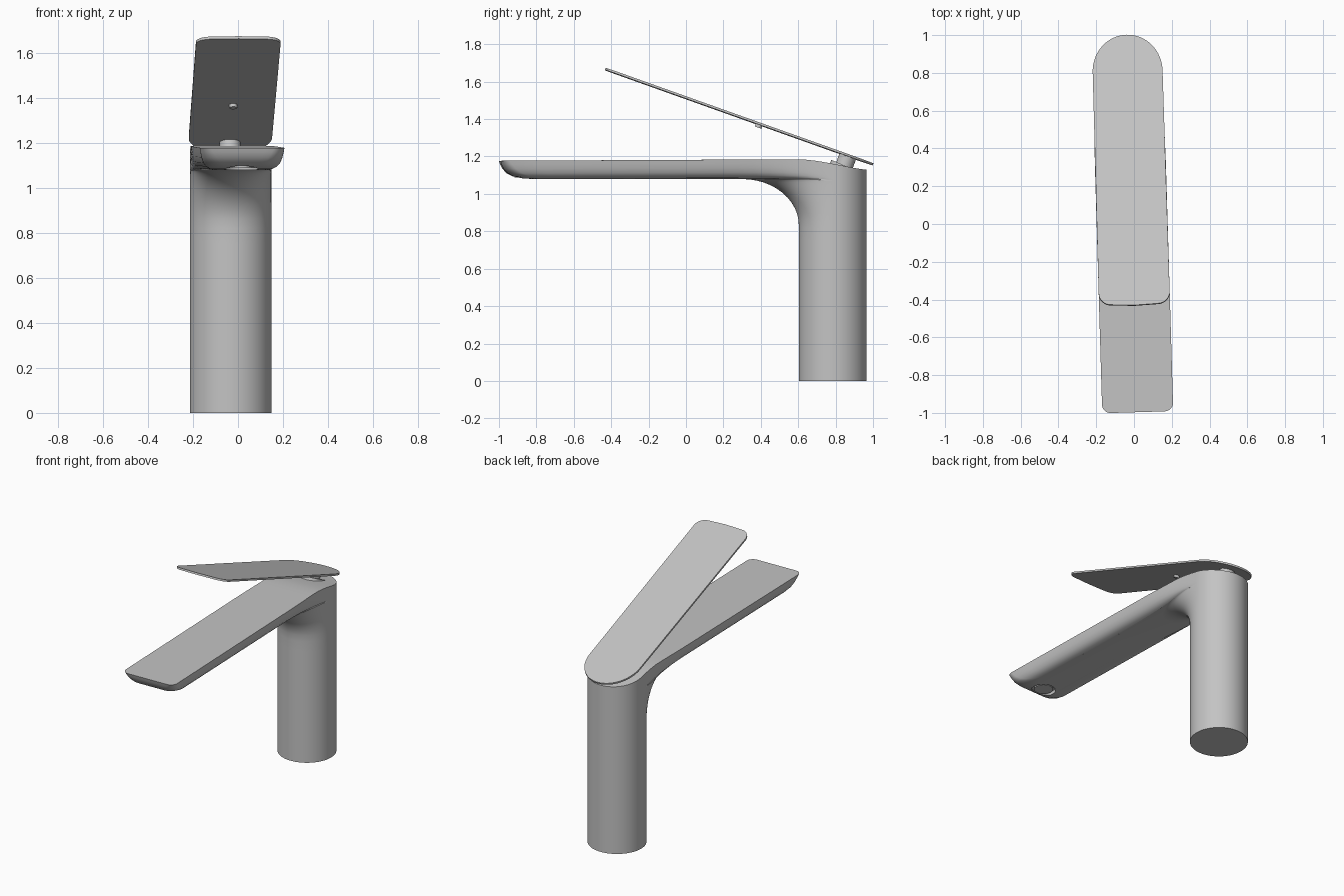
import bpy, bmesh, math
from mathutils import Matrix, Vector

if "Cube" in bpy.data.objects:
    bpy.data.objects.remove(bpy.data.objects["Cube"])

# Everything is built around the column axis, then turned and moved into place
ROOT = Matrix.Translation((-0.033, 0.785, 0)) @ Matrix.Rotation(math.radians(1.7), 4, 'Z')
R = 0.181          # column radius
TILT = math.radians(19.6)

metal = bpy.data.materials.new("satin_grey")
metal.use_nodes = True
GREY = (0.55, 0.55, 0.55, 1)
metal.diffuse_color = GREY
metal.node_tree.nodes["Principled BSDF"].inputs["Base Color"].default_value = GREY


def finish(name, bm, angle=35):
    bmesh.ops.recalc_face_normals(bm, faces=bm.faces)
    bm.transform(ROOT)
    mesh = bpy.data.meshes.new(name)
    bm.to_mesh(mesh)
    bm.free()
    mesh.materials.append(metal)
    obj = bpy.data.objects.new(name, mesh)
    bpy.context.collection.objects.link(obj)
    shade(obj, angle)
    return obj


def shade(obj, angle=35):
    bpy.ops.object.select_all(action='DESELECT')
    obj.select_set(True)
    bpy.context.view_layer.objects.active = obj
    bpy.ops.object.shade_smooth_by_angle(angle=math.radians(angle))


def cylinder(name, radius, a, b, segments=32):
    a, b = Vector(a), Vector(b)
    bm = bmesh.new()
    rot = (b - a).to_track_quat('Z', 'Y').to_matrix().to_4x4()
    bmesh.ops.create_cone(bm, cap_ends=True, segments=segments, radius1=radius, radius2=radius,
                          depth=(b - a).length, matrix=Matrix.Translation((a + b) / 2) @ rot)
    return finish(name, bm)


def smooth(a, b, v):
    t = min(1, max(0, (v - a) / (b - a)))
    return t * t * (3 - 2 * t)


# --- Body: horizontal slices, each half outline runs from back to front centre
BACK, SIDE, ARC, MID = 16, 20, 8, 4
FRONT = SIDE + ARC + MID


def back_half():
    return [(R * math.sin(i / BACK * math.pi / 2), R * math.cos(i / BACK * math.pi / 2))
            for i in range(BACK)]


def column_slice(depth):
    angles = [i / (FRONT - 1) * math.pi / 2 for i in range(FRONT)]
    return back_half() + [(R * math.cos(a), -depth * math.sin(a)) for a in angles]


def spout_slice(length, w, c):
    pts = back_half()
    for i in range(SIDE):
        y = (length - c) * (i / SIDE) ** 1.5
        pts.append((R + (w - R) * smooth(0, 0.5, y), -y))
    for i in range(ARC):
        a = i / (ARC - 1) * math.pi / 2
        pts.append((w - c + c * math.cos(a), -(length - c) - c * math.sin(a)))
    for i in range(MID):
        pts.append(((w - c) * (1 - (i + 1) / MID), -length))
    return pts


def height(z, y):
    if z <= 1.0:
        return z
    top = 1.185 - 0.06 * smooth(-0.2, 0.25, y) + 0.005 * min(0, y + 0.2)
    return 1.0 + (z - 1.0) * (top - 1.0) / 0.185


slices = [(z, column_slice(R)) for z in (0, 0.4, 0.75, 0.82)]
for i in range(1, 13):
    a = i / 12 * math.pi / 2
    slices.append((0.83 + 0.25 * math.sin(a), column_slice(0.485 - 0.304 * math.cos(a))))
# (z, length, half width, corner radius) of the spout from underside to top
for z, length, w, c in [(1.083, 1.62, 0.115, 0.09), (1.087, 1.665, 0.138, 0.09),
                        (1.098, 1.71, 0.158, 0.085), (1.115, 1.742, 0.171, 0.075),
                        (1.14, 1.764, 0.18, 0.065), (1.165, 1.776, 0.185, 0.055),
                        (1.185, 1.782, 0.188, 0.045)]:
    slices.append((z, spout_slice(length, w, c)))

bm = bmesh.new()
rings = []
for z, half in slices:
    left = [bm.verts.new((x, y, height(z, y))) for x, y in half]
    right = [bm.verts.new((-x, y, height(z, y))) for x, y in half[1:-1]]
    rings.append(left + right[::-1])
n = len(rings[0])
for lo, hi in zip(rings, rings[1:]):
    for i in range(n):
        j = (i + 1) % n
        bm.faces.new((lo[i], lo[j], hi[j], hi[i]))
bm.faces.new(rings[0])
# top surface: strips joining the mirrored halves
top, last = rings[-1], len(slices[0][1]) - 1
for i in range(last):
    strip = [top[i], top[i + 1], top[-(i + 1) % n], top[-i % n]]
    bm.faces.new(list(dict.fromkeys(strip)))
body = finish("body", bm)

# --- Outlet recess under the spout tip
cutter = cylinder("outlet_cutter", 0.075, (0, -1.645, 1.0), (0, -1.645, 1.105), 48)
cutter.hide_render = True
cut = body.modifiers.new("outlet", 'BOOLEAN')
cut.operation, cut.solver, cut.object = 'DIFFERENCE', 'EXACT', cutter
bpy.context.view_layer.objects.active = body
bpy.ops.object.modifier_apply(modifier="outlet")
bpy.data.objects.remove(cutter)
shade(body)
cylinder("outlet_insert", 0.058, (0, -1.645, 1.088), (0, -1.645, 1.108), 40)

# --- Lever: thin plate, round at the back, with softened front corners
LEN, THICK, DEPTH, CR = 1.52, 0.012, 0.205, 0.065
half = [(0.185 * math.sin(i / 20 * math.pi / 2), DEPTH * (1 - math.cos(i / 20 * math.pi / 2)))
        for i in range(21)]
for i in range(9):
    a = i / 8 * math.pi / 2
    half.append((0.188 - CR + CR * math.cos(a), LEN - 0.006 - CR + CR * math.sin(a)))
half.append((0, LEN))
outline = half + [(-x, s) for x, s in half[-2:0:-1]]


def lever_point(x, s, t=0):
    return Vector((x, 0.213 - s * math.cos(TILT) + t * math.sin(TILT),
                   1.152 + s * math.sin(TILT) + t * math.cos(TILT)))


bm = bmesh.new()
low = [bm.verts.new(lever_point(x, s)) for x, s in outline]
high = [bm.verts.new(lever_point(x, s, THICK)) for x, s in outline]
bm.faces.new(low)
bm.faces.new(high)
for i in range(len(low)):
    j = (i + 1) % len(low)
    bm.faces.new((low[i], low[j], high[j], high[i]))
finish("lever", bm)

# --- Stem, its collar, and the small button under the lever
cylinder("lever_stem", 0.047, lever_point(0, 0.142, -0.09), lever_point(0, 0.142, 0.004))
cylinder("stem_collar", 0.085, (0, 0.058, 1.12), (0, 0.07, 1.147), 48)
cylinder("lever_button", 0.018, lever_point(0, 0.645, -0.015), lever_point(0, 0.645, 0.004), 24)
